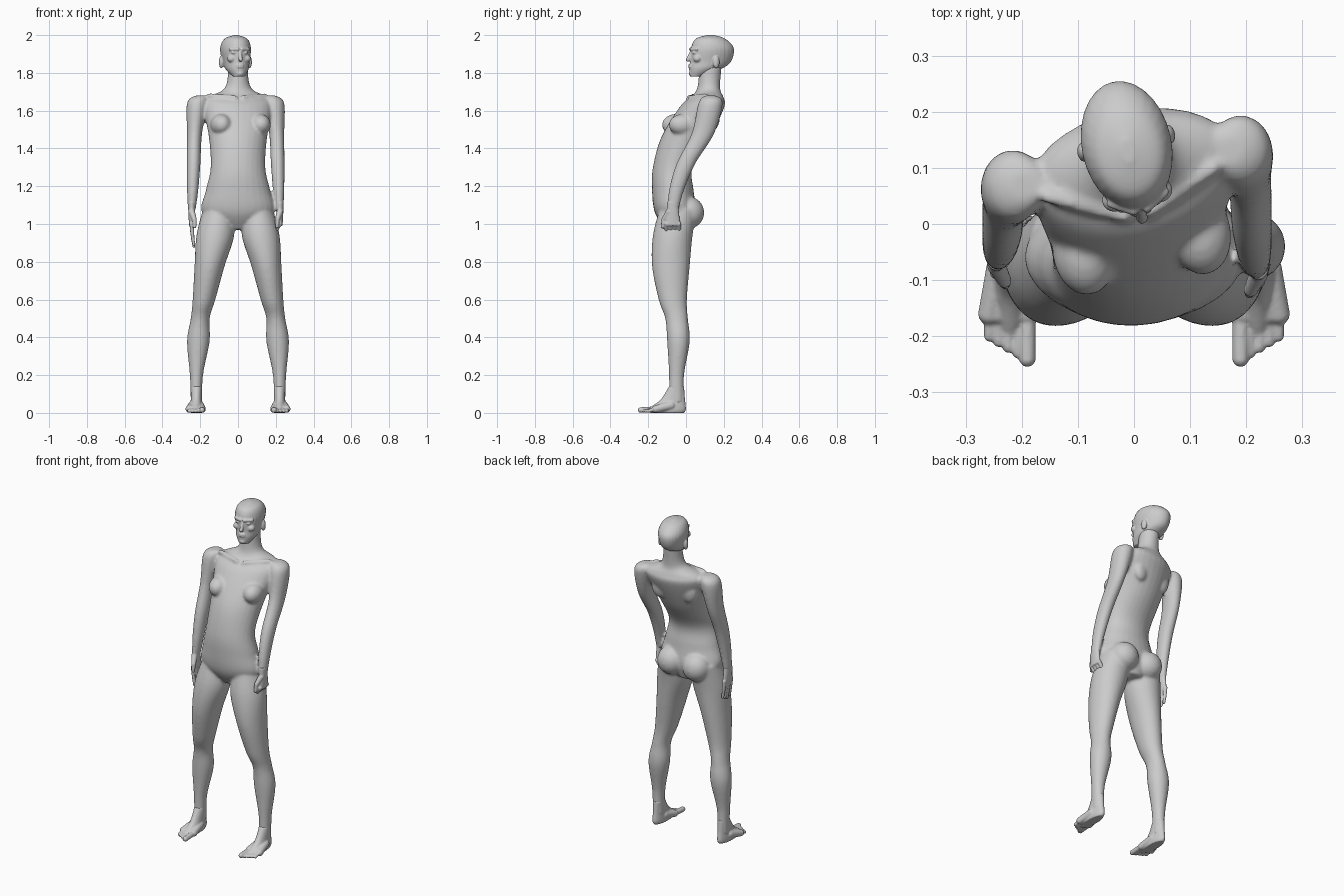
import bpy, bmesh, math
from mathutils import Matrix, Vector

default_cube = bpy.data.objects.get("Cube")
if default_cube:
    bpy.data.objects.remove(default_cube)

shade = (.6, .6, .6, 1)
grey = bpy.data.materials.new("plain grey")
grey.use_nodes = True
grey.diffuse_color = shade
grey.node_tree.nodes["Principled BSDF"].inputs["Base Color"].default_value = shade


def spline(rows, steps=6):
    """Smooth interpolation through rows of numbers."""
    rows = [Vector(row) for row in rows]
    padded = [rows[0], *rows, rows[-1]]
    result = []
    for before, start, end, after in zip(padded, padded[1:], padded[2:], padded[3:]):
        leaving, arriving = (end - before) / 2, (after - start) / 2
        for step in range(steps):
            t = step / steps
            ease = t * t * (3 - 2 * t)
            bend = t * (1 - t)
            result.append(start.lerp(end, ease)
                          + leaving * bend * (1 - t) - arriving * bend * t)
    return result + [rows[-1]]


def no_turn(height):
    return 0


def torso_turn(height):
    """The chest turns gradually away from the hips."""
    return math.radians(11) * min(max(2 * (height - 1.1), 0), 1)


def loft(bm, rows, turn=no_turn, segments=28):
    """Stack of elliptical rings: x, y, z, half width, half depth."""
    rings = []
    for x, y, z, half_width, half_depth in spline(rows):
        rotation = Matrix.Rotation(turn(z), 3, 'Z')
        ring = []
        for k in range(segments):
            angle = math.tau * k / segments
            offset = Vector((half_width * math.cos(angle), half_depth * math.sin(angle), 0))
            ring.append(bm.verts.new(rotation @ offset + Vector((x, y, z))))
        rings.append(ring)
    for lower, upper in zip(rings, rings[1:]):
        for k in range(segments):
            bm.faces.new((lower[k - 1], lower[k], upper[k], upper[k - 1]))
    bm.faces.new(rings[0])
    bm.faces.new(rings[-1])


def central(rows):
    """Rows that lie on the middle line."""
    return [(0, *row) for row in rows]


def blob(bm, centre, size, frame=Matrix()):
    matrix = frame @ Matrix.Translation(centre) @ Matrix.Diagonal((*size, 1))
    bmesh.ops.create_icosphere(bm, subdivisions=3, radius=1, matrix=matrix)


def rod(bm, points, thick, thin, frame=Matrix()):
    """Rounded chain through the points, tapering from thick to thin."""
    points = [frame @ Vector(point) for point in points]
    count = len(points) - 1
    radii = [thick + (thin - thick) * k / count for k in range(count + 1)]
    for point, radius in zip(points, radii):
        blob(bm, point, (radius, radius, radius))
    for start, end, wide, narrow in zip(points, points[1:], radii, radii[1:]):
        along = end - start
        aim = along.to_track_quat('Z', 'Y').to_matrix().to_4x4()
        bmesh.ops.create_cone(bm, cap_ends=True, segments=14, radius1=wide, radius2=narrow,
                              depth=along.length,
                              matrix=Matrix.Translation((start + end) / 2) @ aim)


def finish(bm, name, voxel, passes):
    """Fuse the overlapping masses into one smooth skin."""
    bmesh.ops.recalc_face_normals(bm, faces=bm.faces)
    mesh = bpy.data.meshes.new(name)
    bm.to_mesh(mesh)
    bm.free()
    mesh.materials.append(grey)
    part = bpy.data.objects.new(name, mesh)
    bpy.context.collection.objects.link(part)
    fuse = part.modifiers.new("fuse", 'REMESH')
    fuse.mode = 'VOXEL'
    fuse.voxel_size = voxel
    fuse.use_smooth_shade = True
    soften = part.modifiers.new("soften", 'SMOOTH')
    soften.factor = .5
    soften.iterations = passes


def frame_at(x, y, degrees):
    turn = Matrix.Rotation(math.radians(degrees), 4, 'Z')
    return Matrix.Translation((x, y, 0)) @ turn


# Torso and neck
body = bmesh.new()
loft(body, central([
    (-.04, .97, .06, .07), (-.055, 1.06, .19, .11), (-.07, 1.18, .17, .11),
    (-.07, 1.3, .145, .105), (0, 1.46, .155, .13), (.085, 1.62, .185, .115),
    (.11, 1.67, .165, .085), (.12, 1.72, .07, .06), (.13, 1.84, .05, .06)]), torso_turn)

# Chest, shoulder blades, collarbones and seat
chest = frame_at(0, .045, 10)
for side in (-1, 1):
    blob(body, (side * .105, -.08, 1.525), (.056, .076, .058), chest)
    blob(body, (side * .09, .085, 1.57), (.05, .035, .075), chest)
    rod(body, [(side * .02, -.03, 1.67), (side * .15, .03, 1.68)], .011, .013, chest)
    blob(body, (side * .085, .014, 1.06), (.083, .083, .085))

# Legs
leg = [(.105, -.04, 1.08, .08, .1), (.12, -.07, .94, .1, .105),
       (.15, -.08, .78, .08, .1), (.18, -.07, .6, .06, .075),
       (.2, -.05, .5, .05, .06), (.21, -.04, .38, .06, .06),
       (.22, -.05, .2, .035, .04), (.22, -.05, .05, .03, .04)]
for side in (-1, 1):
    loft(body, [(side * x, *rest) for x, *rest in leg])

# Arms: the right one is mirrored and carried further forward
arm = [(.17, .13, 1.68, .03, .03), (.19, .13, 1.64, .055, .064),
       (.205, .09, 1.48, .04, .06), (.21, 0, 1.32, .036, .05),
       (.215, -.05, 1.18, .03, .04), (.22, -.07, 1.07, .02, .03)]
loft(body, arm)
loft(body, [(-x - .025, y * .6 - .01, *rest) for x, y, *rest in arm])
finish(body, "body", .008, 6)

# Head with chin, nose and lips, built around its own axis and then turned
head = bmesh.new()
loft(head, central([
    (-.08, 1.78, .03, .03), (-.03, 1.82, .06, .085), (0, 1.86, .07, .11),
    (.01, 1.93, .08, .115), (0, 1.98, .06, .08), (0, 2, .01, .02)]))
blob(head, (0, -.1, 1.796), (.022, .018, .014))
rod(head, [(0, -.105, 1.91), (0, -.122, 1.87)], .008, .011)
for height in (1.841, 1.831):
    blob(head, (0, -.108, height), (.022, .012, .006))

# Brows, eyes, cheeks and ears
for side in (-1, 1):
    rod(head, [(side * .012, -.106, 1.925), (side * .05, -.085, 1.925)], .009, .008)
    blob(head, (side * .031, -.094, 1.907), (.014, .012, .008))
    blob(head, (side * .04, -.08, 1.875), (.024, .022, .02))
    blob(head, (side * .077, .014, 1.857), (.012, .018, .033))
head.transform(frame_at(-.011, .13, 12))
finish(head, "head", .0042, 3)


# Hands: palms face the thighs, fingers bend by the curl at each joint
def hand(name, side, x, y, curl):
    bm = bmesh.new()
    loft(bm, central([(0, 1.12, .02, .03), (0, 1.06, .018, .033), (0, .99, .014, .042)]))
    for finger in range(4):
        length = .04 - .003 * abs(finger - 1)
        joints = [Vector((0, .022 * (finger - 1.5), 1))]
        for bend in range(1, 4):
            angle = curl * bend
            step = Vector((-math.sin(angle), 0, -math.cos(angle))) * length
            joints.append(joints[-1] + step)
        rod(bm, joints, .012, .008)
    rod(bm, [(0, -.02, 1.065), (-.014, -.047, 1.025), (-.016, -.054, .985)], .017, .009)
    bm.transform(Matrix.Translation((x, y, 0)) @ Matrix.Diagonal((side, 1, 1, 1)))
    finish(bm, name, .004, 3)


hand("left_hand", 1, .222, -.07, .6)
hand("right_hand", -1, -.245, -.054, .05)

# Feet: an ankle and instep, with five toes fanning out
for side, name in ((1, "left_foot"), (-1, "right_foot")):
    foot = bmesh.new()
    loft(foot, central([(-.1, 0, .03, .09), (-.1, .02, .035, .1),
                        (-.07, .07, .03, .065), (-.05, .14, .03, .04)]))
    for toe in range(5):
        x = .017 * toe - .03
        radius = .01 if toe else .015
        ball = (x, -.16, .02)
        rod(foot, [(x / 2, -.08, .04), ball], .025, .02)
        rod(foot, [ball, (x, .01 * toe - .24, radius)], radius, radius)
    foot.transform(Matrix.Diagonal((side, 1, 1, 1)) @ Matrix.Translation((.22, 0, 0)))
    finish(foot, name, .004, 3)
